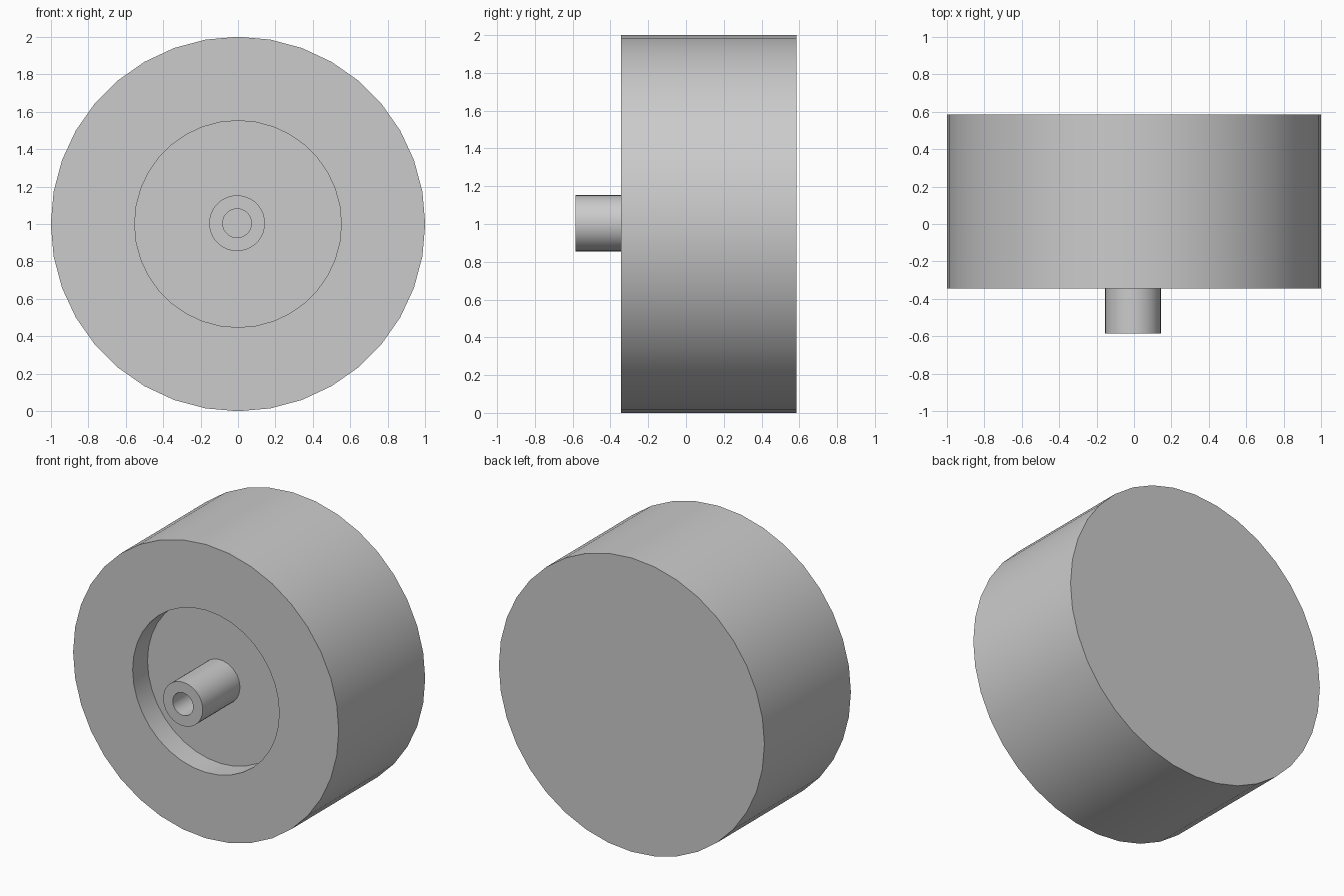
import bpy, bmesh, math

# Remove the default object
cube = bpy.data.objects.get("Cube")
if cube:
    bpy.data.objects.remove(cube, do_unlink=True)

grey = bpy.data.materials.new("plain_grey")
grey.use_nodes = True
colour = (0.6, 0.6, 0.6, 1)
grey.diffuse_color = colour
grey.node_tree.nodes["Principled BSDF"].inputs["Base Color"].default_value = colour

FRONT, BACK, TIP = -0.345, 0.585, -0.585
FLOOR = FRONT + 0.16


def ring(bm, radius, y, sides, centre):
    """Circle of vertices around the y axis."""
    verts = []
    for i in range(sides):
        a = 2 * math.pi * i / sides
        verts.append(bm.verts.new((centre[0] + radius * math.sin(a), y,
                                   centre[1] + radius * math.cos(a))))
    return verts


def turned(name, profile, sides, centre):
    """Lathe (radius, y) stations around the y axis and cap both ends."""
    bm = bmesh.new()
    rings = [ring(bm, r, y, sides, centre) for r, y in profile]
    for a, b in zip(rings, rings[1:]):
        for i in range(sides):
            j = (i + 1) % sides
            bm.faces.new((a[i], a[j], b[j], b[i]))
    bm.faces.new(rings[0])
    bm.faces.new(rings[-1])
    bmesh.ops.recalc_face_normals(bm, faces=bm.faces)
    mesh = bpy.data.meshes.new(name)
    bm.to_mesh(mesh)
    bm.free()
    mesh.materials.append(grey)
    obj = bpy.data.objects.new(name, mesh)
    bpy.context.collection.objects.link(obj)
    bpy.ops.object.select_all(action='DESELECT')
    obj.select_set(True)
    bpy.context.view_layer.objects.active = obj
    bpy.ops.object.shade_smooth_by_angle(angle=math.radians(30))
    return obj


# Drum with a round recess in the front face
turned("drum", [(1.0, BACK), (1.0, FRONT), (0.552, FRONT), (0.552, FLOOR)],
       36, (0, 1.0))

# Hollow shaft standing on the recess floor
turned("hollow_shaft", [(0.149, FLOOR), (0.149, TIP), (0.077, TIP), (0.077, TIP + 0.3)],
       36, (-0.005, 1.004))
